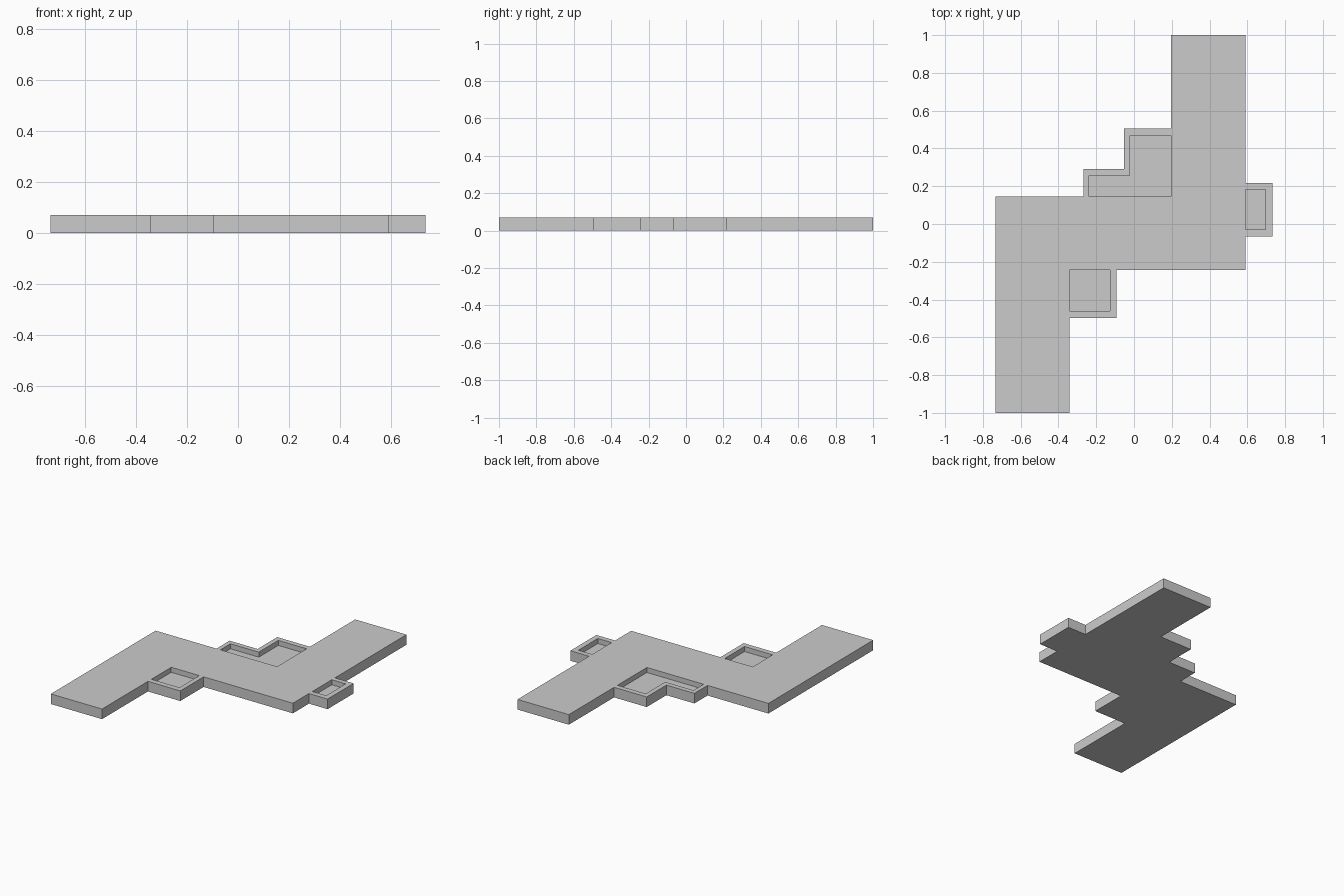
import bpy

if "Cube" in bpy.data.objects:
    bpy.data.objects.remove(bpy.data.objects["Cube"])

HEIGHT = 0.07
FLOOR = 0.035


def add_mesh(name, verts, faces):
    mesh = bpy.data.meshes.new(name)
    mesh.from_pydata(verts, [], faces)
    mesh.update()
    obj = bpy.data.objects.new(name, mesh)
    bpy.context.collection.objects.link(obj)
    return obj


def at(points, z):
    return [(x, y, z) for x, y in points]


def slab(name, outline):
    """Solid prism from a counter-clockwise outline."""
    n = len(outline)
    faces = [list(range(n))[::-1], list(range(n, 2 * n))]
    faces += [(i, (i + 1) % n, n + (i + 1) % n, n + i) for i in range(n)]
    return add_mesh(name, at(outline, 0) + at(outline, HEIGHT), faces)


def terrace(name, outer, inner, corner=()):
    """Sunken floor with a parapet, open where it joins the body.
    Paths run counter-clockwise; corner closes the floor against the body."""
    n = len(outer)
    verts = (at(outer, 0) + at(outer, HEIGHT) + at(inner, HEIGHT)
             + at(inner, FLOOR) + at(corner, FLOOR) + at(corner, 0))
    c = len(corner)
    faces = []
    for i in range(n - 1):
        for ring in range(3):       # outer wall, rim, inner wall
            a = ring * n + i
            faces.append((a, a + 1, a + n + 1, a + n))
    faces.append(list(range(3 * n, 4 * n + c)))
    faces.append((list(range(n)) + list(range(4 * n + c, 4 * n + 2 * c)))[::-1])
    return add_mesh(name, verts, faces)


# Z-shaped main block
slab("main_block", [
    (-0.733, -1), (-0.341, -1), (-0.341, -0.243), (0.59, -0.243),
    (0.59, 1), (0.197, 1), (0.197, 0.146), (-0.733, 0.146)])

# Square terrace in the front inner corner
terrace("front_terrace",
        [(-0.341, -0.498), (-0.093, -0.498), (-0.093, -0.243)],
        [(-0.341, -0.46), (-0.126, -0.46), (-0.126, -0.243)],
        [(-0.341, -0.243)])

# Narrow balcony on the right side
terrace("side_balcony",
        [(0.59, -0.067), (0.733, -0.067), (0.733, 0.217), (0.59, 0.217)],
        [(0.59, -0.03), (0.696, -0.03), (0.696, 0.183), (0.59, 0.183)])

# Stepped terrace in the rear inner corner
terrace("rear_terrace",
        [(0.197, 0.505), (-0.053, 0.505), (-0.053, 0.29),
         (-0.267, 0.29), (-0.267, 0.146)],
        [(0.197, 0.469), (-0.02, 0.469), (-0.02, 0.256),
         (-0.237, 0.256), (-0.237, 0.146)],
        [(0.197, 0.146)])
